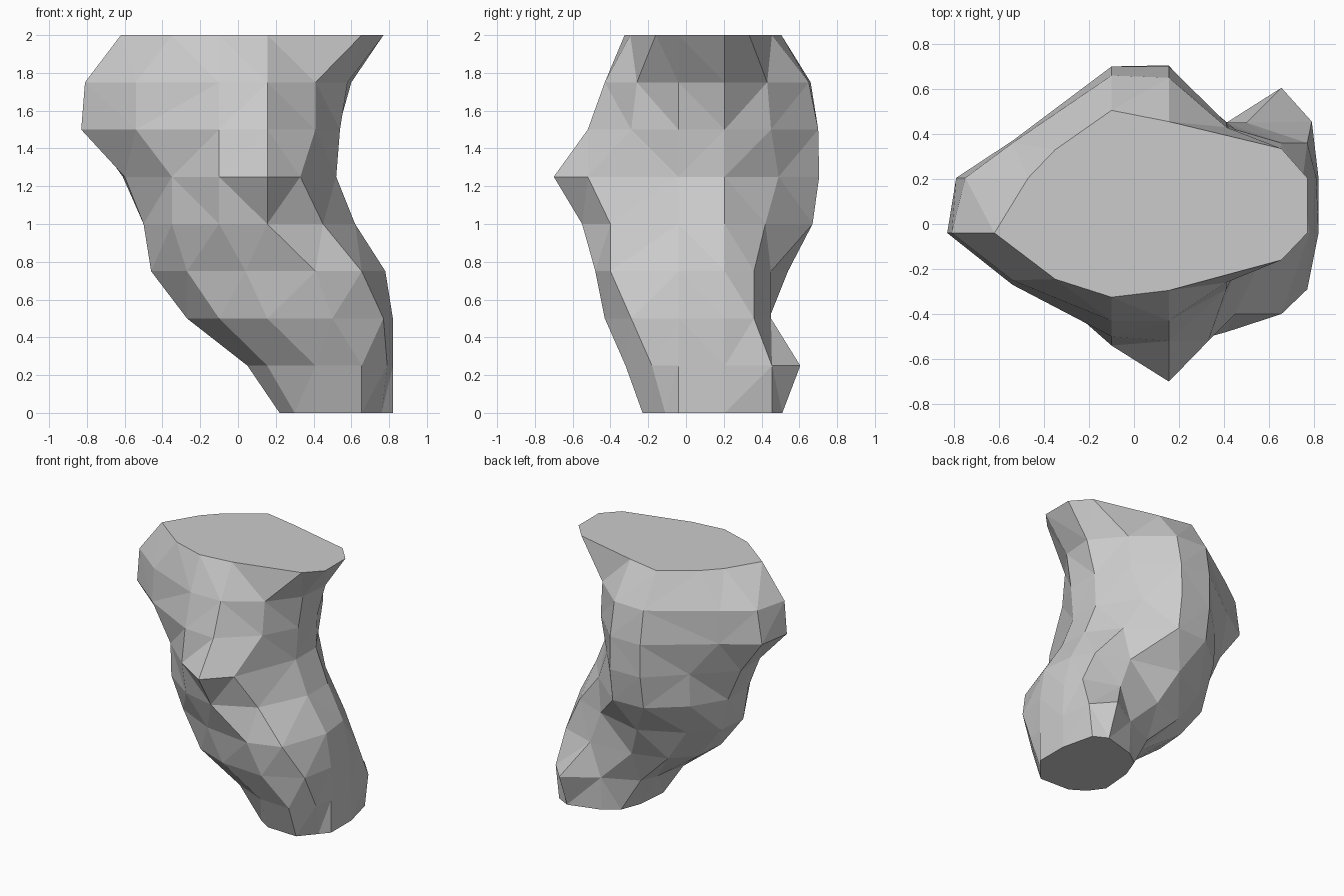
import bpy, bmesh

# Each level, 0.25 apart from the ground up:
# (left x at two depths), (right x at two depths), column x, front depths, back depths
LEVELS = [
    ((.22, .24), (.82, .82), (.30, .41, .655, .76), (-.15, -.22, -.23, -.11), (.36, .44, .51, .455)),
    ((.05, .10), (.82, .82), (.155, .41, .655, .79), (-.20, -.31, -.32, -.18), (.33, .45, .605, .455)),
    ((-.27, -.25), (.82, .81), (-.10, .155, .50, .77), (-.31, -.41, -.43, -.29), (.36, .44, .45, .36)),
    ((-.46, -.44), (.78, .75), (-.27, .04, .41, .655), (-.28, -.43, -.48, -.40), (.38, .54, .45, .36)),
    ((-.50, -.50), (.62, .62), (-.35, -.10, .155, .45), (-.31, -.49, -.55, -.40), (.45, .66, .67, .42)),
    ((-.60, -.61), (.52, .52), (-.35, -.10, .155, .33), (-.32, -.54, -.70, -.52), (.46, .70, .705, .49)),
    ((-.83, -.79), (.54, .53), (-.54, -.10, .155, .41), (-.27, -.50, -.52, -.29), (.37, .70, .70, .45)),
    ((-.81, -.75), (.58, .60), (-.54, -.10, .155, .41), (-.25, -.43, -.43, -.26), (.36, .66, .65, .43)),
    ((-.62, -.47), (.77, .77), (-.35, -.10, .155, .655), (-.245, -.325, -.295, -.16), (.33, .505, .455, .335)),
]
SIDE_Y = (-.04, .205)


def outline(left, right, xs, front, back):
    """Twelve-point cross-section running anticlockwise from the left."""
    pts = [(left[0], SIDE_Y[0])] + list(zip(xs, front))
    pts += [(right[0], SIDE_Y[0]), (right[1], SIDE_Y[1])]
    pts += list(zip(xs, back))[::-1] + [(left[1], SIDE_Y[1])]
    return pts


# Leaning faceted trunk with flat end caps
bm = bmesh.new()
rings = [[bm.verts.new((x, y, i * .25)) for x, y in outline(*lv)]
         for i, lv in enumerate(LEVELS)]
for low, high in zip(rings, rings[1:]):
    for i in range(len(low)):
        j = (i + 1) % len(low)
        bm.faces.new((low[i], low[j], high[j], high[i]))
bmesh.ops.triangulate(bm, faces=bm.faces[:])
bm.faces.new(rings[0][::-1])
bm.faces.new(rings[-1])
bmesh.ops.recalc_face_normals(bm, faces=bm.faces[:])

mesh = bpy.data.meshes.new("faceted_trunk")
bm.to_mesh(mesh)
bm.free()
bpy.context.collection.objects.link(bpy.data.objects.new("faceted_trunk", mesh))
